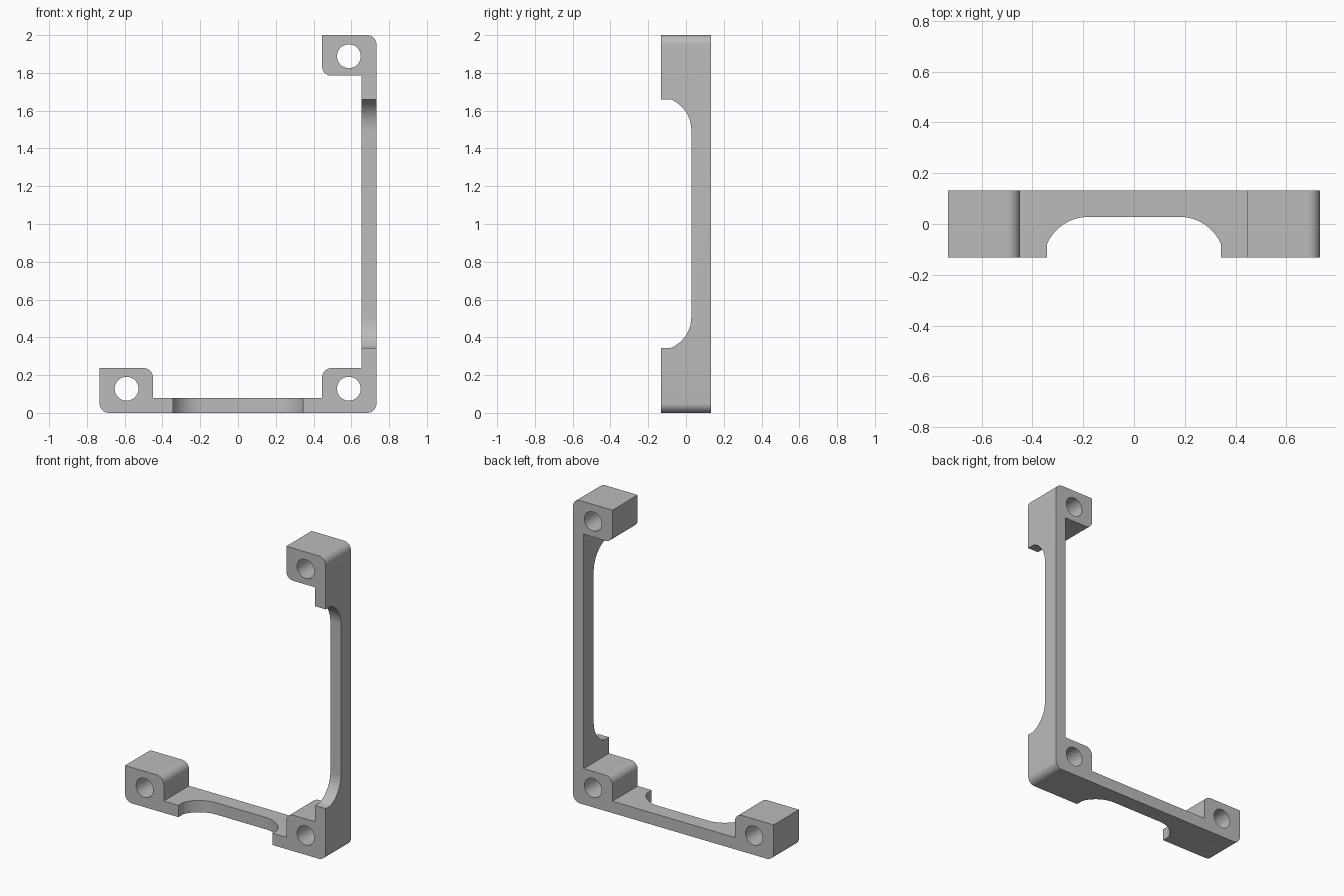
import bpy
import math
from math import pi

if "Cube" in bpy.data.objects:
    bpy.data.objects.remove(bpy.data.objects["Cube"])

HALF_W, HALF_D, HEIGHT = 0.733, 0.132, 2.0
WALL = 0.078            # thickness of the two arms
BLOCK = 0.445           # inner edge of the corner blocks
BLOCK_TOP = 0.237
UPPER_BLOCK = 1.785     # underside of the upper block
ROUND = 0.05

grey = bpy.data.materials.new("plain_grey")
grey.use_nodes = True
colour = (0.5, 0.5, 0.5, 1)
grey.diffuse_color = colour
grey.node_tree.nodes["Principled BSDF"].inputs["Base Color"].default_value = colour


def arc(cx, cy, r, start, end, steps):
    return [(cx + r * math.cos(start + (end - start) * i / steps),
             cy + r * math.sin(start + (end - start) * i / steps))
            for i in range(steps + 1)]


def prism(name, points, place, low, high):
    """Extrude a closed 2D profile; place maps (u, v, depth) to a position."""
    n = len(points)
    verts = [place(u, v, d) for d in (low, high) for u, v in points]
    faces = [list(range(n))[::-1], list(range(n, 2 * n))]
    faces += [(i, (i + 1) % n, n + (i + 1) % n, n + i) for i in range(n)]
    mesh = bpy.data.meshes.new(name)
    mesh.from_pydata(verts, [], faces)
    obj = bpy.data.objects.new(name, mesh)
    bpy.context.collection.objects.link(obj)
    bpy.context.view_layer.objects.active = obj
    bpy.ops.object.select_all(action='DESELECT')
    obj.select_set(True)
    bpy.ops.object.mode_set(mode='EDIT')
    bpy.ops.mesh.select_all(action='SELECT')
    bpy.ops.mesh.normals_make_consistent(inside=False)
    bpy.ops.object.mode_set(mode='OBJECT')
    return obj


def corner(x, z, sx, sz, start, turn=pi / 2):
    """Rounded corner at x, z with its centre offset towards sx, sz."""
    return arc(x + sx * ROUND, z + sz * ROUND, ROUND, start, start + turn, 10)


# L-shaped outline with three blocks, counter-clockwise from bottom left
outline = corner(-HALF_W, 0, 1, 1, pi)
outline += corner(HALF_W, 0, -1, 1, -pi / 2)
outline += corner(HALF_W, HEIGHT, -1, -1, 0)
outline += [(BLOCK, HEIGHT)]
outline += corner(BLOCK, UPPER_BLOCK, 1, 1, pi)
outline += [(HALF_W - WALL, UPPER_BLOCK), (HALF_W - WALL, BLOCK_TOP)]
outline += corner(BLOCK, BLOCK_TOP, 1, -1, pi / 2)
outline += [(BLOCK, WALL), (-BLOCK - 0.005, WALL)]
outline += corner(-BLOCK - 0.005, BLOCK_TOP, -1, -1, 0)
outline += [(-HALF_W, BLOCK_TOP)]
bracket = prism("corner_bracket", outline, lambda u, v, d: (u, d, v), -HALF_D, HALF_D)
bracket.data.materials.append(grey)

# Bolt holes through the blocks
cutters = []
for x, z in ((-0.59, 0.128), (0.587, 0.128), (0.587, 1.888)):
    cutters.append(prism("bolt_hole_cutter", arc(x, z, 0.063, 0, 2 * pi, 48)[:-1],
                         lambda u, v, d: (u, d, v), -0.3, 0.3))


def relief(half_len, flat):
    """Front recess: straight floor, curved ends, short straight sides."""
    floor, lip = 0.028, -0.08
    run, drop = half_len - flat, floor - lip
    r = (run * run + drop * drop) / (2 * drop)
    side = arc(flat, floor - r, r, math.asin(run / r), 0, 1)
    sweep = math.asin(run / r)
    side = arc(flat, floor - r, r, pi / 2 - sweep, pi / 2, 16)
    half = [(half_len, -0.3)] + side
    return half + [(-u, v) for u, v in reversed(half)]


# Recesses along the bottom arm and the upright arm
cutters.append(prism("bottom_recess_cutter", relief(0.343, 0.18),
                     lambda u, v, d: (u, v, d), -0.1, 0.15))
cutters.append(prism("upright_recess_cutter", relief(0.658, 0.495),
                     lambda u, v, d: (d, v, u + 1.002), 0.6, 0.9))

bpy.ops.object.select_all(action='DESELECT')
bpy.context.view_layer.objects.active = bracket
bracket.select_set(True)
for cutter in cutters:
    cutter.hide_render = True
    mod = bracket.modifiers.new("cut", 'BOOLEAN')
    mod.operation = 'DIFFERENCE'
    mod.solver = 'EXACT'
    mod.object = cutter
    bpy.ops.object.modifier_apply(modifier=mod.name)
    bpy.data.objects.remove(cutter)

bpy.ops.object.shade_smooth_by_angle(angle=math.radians(30))
